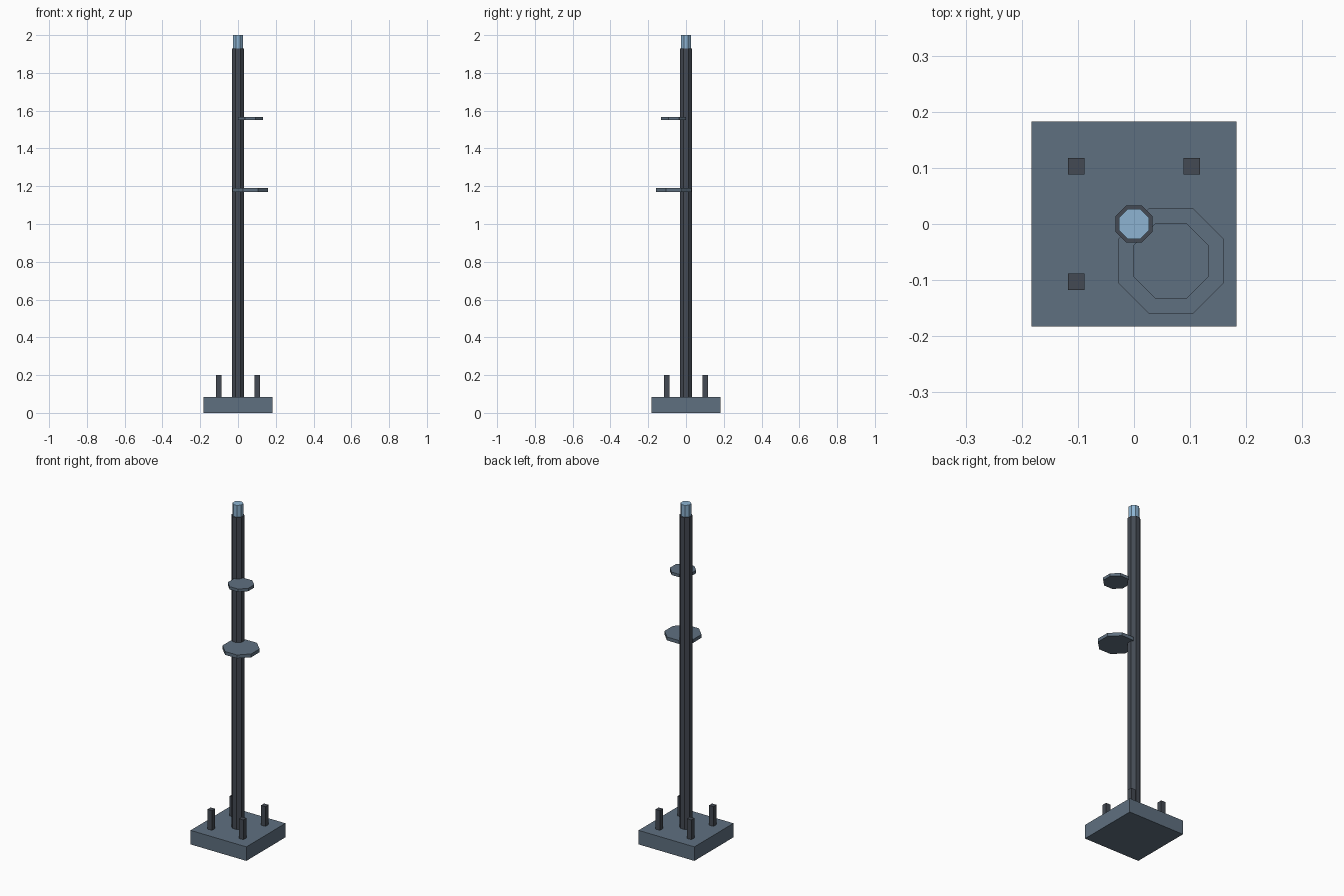
import bpy
import math

if "Cube" in bpy.data.objects:
    bpy.data.objects.remove(bpy.data.objects["Cube"])


def material(name, srgb):
    lin = [((c / 255 + 0.055) / 1.055) ** 2.4 for c in srgb]
    m = bpy.data.materials.new(name)
    m.diffuse_color = (*lin, 1.0)
    m.use_nodes = True
    m.node_tree.nodes["Principled BSDF"].inputs["Base Color"].default_value = m.diffuse_color
    return m


slate = material("slate grey", (95, 112, 128))
dark = material("dark steel", (68, 74, 83))
blue = material("pale blue", (141, 180, 210))


def finish(name, mat):
    obj = bpy.context.object
    obj.name = name
    obj.data.materials.append(mat)
    return obj


def box(name, x, y, half, z0, z1, mat):
    bpy.ops.mesh.primitive_cube_add(size=1, location=(x, y, (z0 + z1) / 2))
    bpy.context.object.scale = (2 * half, 2 * half, z1 - z0)
    bpy.ops.object.transform_apply(location=False, rotation=False, scale=True)
    return finish(name, mat)


def octagon(name, x, y, apothem, z0, z1, mat):
    # Eight-sided prism with flat sides facing the axes
    bpy.ops.mesh.primitive_cylinder_add(
        vertices=8, radius=apothem / math.cos(math.pi / 8), depth=z1 - z0,
        location=(x, y, (z0 + z1) / 2), rotation=(0, 0, math.pi / 8))
    return finish(name, mat)


# Square base with four corner bolts
box("base", 0, 0, 0.183, 0, 0.083, slate)
for sx in (-1, 1):
    for sy in (-1, 1):
        box("corner_bolt", sx * 0.103, sy * 0.103, 0.0145, 0.08, 0.2, dark)

# Tall pole and its tip
octagon("pole", 0, 0, 0.033, 0.08, 1.93, dark)
octagon("tip", 0, 0, 0.027, 1.92, 2.0, blue)

# Offset plates on the pole
octagon("large_plate", 0.066, -0.066, 0.094, 1.17, 1.19, slate)
octagon("small_plate", 0.066, -0.066, 0.067, 1.55, 1.567, slate)
